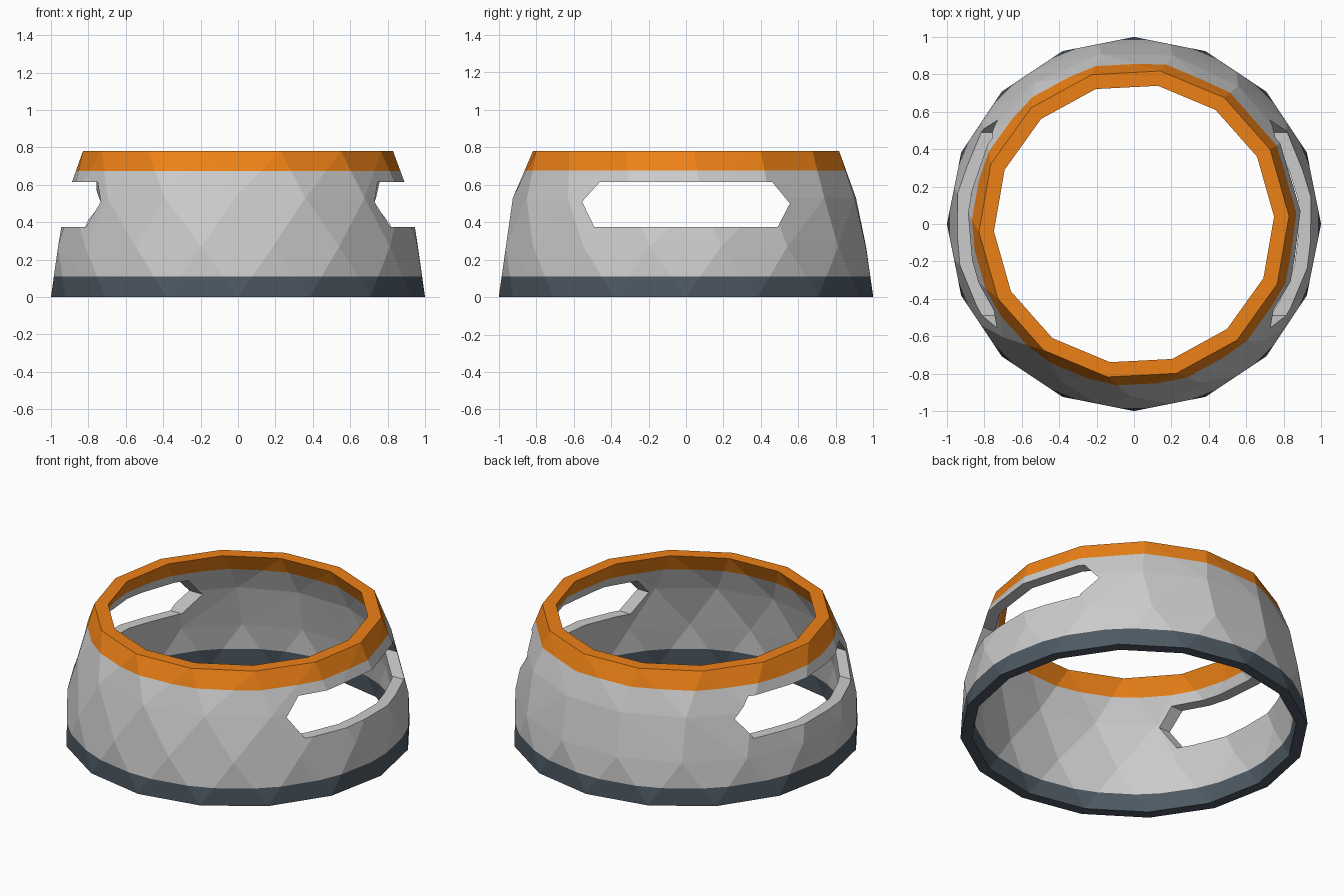
import bpy, bmesh
from math import cos, sin, radians, tau, atan2

if "Cube" in bpy.data.objects:
    bpy.data.objects.remove(bpy.data.objects["Cube"])

# ring levels of the faceted dome: sides, start angle, height, outer radius, inner radius
RINGS = [(16, 0, 0.00, 1.00, 0.935),
         (16, 11, 0.27, 0.98, 0.91),
         (15, 5, 0.53, 0.925, 0.855),
         (14, 3, 0.78, 0.83, 0.75)]
# side slot outline in y, z
SLOT = [(-0.49, 0.375), (0.49, 0.375), (0.555, 0.50), (0.46, 0.615), (-0.46, 0.615), (-0.555, 0.51)]


def zip_loops(bm, loop_a, loop_b, tag=0):
    """Triangle strip between two closed loops of (angle, vertex)."""
    a, b = [sorted(l, key=lambda p: p[0]) for l in (loop_a, loop_b)]

    def at(loop, k):
        n = len(loop)
        return loop[k % n][0] + tau * (k // n), loop[k % n][1]
    i = j = 0
    while i < len(a) or j < len(b):
        va, vb = at(a, i)[1], at(b, j)[1]
        if j == len(b) or (i < len(a) and at(a, i + 1)[0] <= at(b, j + 1)[0]):
            i += 1
            f = bm.faces.new((va, at(a, i)[1], vb))
        else:
            j += 1
            f = bm.faces.new((va, at(b, j)[1], vb))
        f.material_index = tag


def skin(bm, inner):
    """One faceted wall surface; returns its bottom and top loops."""
    loops = []
    for n, start, z, r_out, r_in in RINGS:
        r = r_in if inner else r_out
        angles = [radians(start) + tau * i / n for i in range(n)]
        loops.append([(t, bm.verts.new((r * cos(t), r * sin(t), z))) for t in angles])
    for low, high in zip(loops, loops[1:]):
        zip_loops(bm, low, high, inner)
    return loops[0], loops[-1]


def in_slot(p):
    return abs(p.x) > 0.3 and all(
        (y2 - y1) * (p.z - z1) - (z2 - z1) * (p.y - y1) > 0
        for (y1, z1), (y2, z2) in zip(SLOT, SLOT[1:] + SLOT[:1]))


# outer and inner walls, scored along the slot edges on both sides
bm = bmesh.new()
out_low, out_high = skin(bm, 0)
in_low, in_high = skin(bm, 1)
for (y1, z1), (y2, z2) in zip(SLOT, SLOT[1:] + SLOT[:1]):
    faces = [f for f in bm.faces if abs(f.calc_center_median().x) > 0.3]
    edges = list({e for f in faces for e in f.edges})
    verts = list({v for f in faces for v in f.verts})
    bmesh.ops.bisect_plane(bm, geom=verts + edges + faces, dist=1e-5,
                           plane_co=(0, y1, z1), plane_no=(0, z2 - z1, y1 - y2))

# open the slots and line their edges
gone = [f for f in bm.faces if in_slot(f.calc_center_median())]
bmesh.ops.delete(bm, geom=gone, context='FACES')
edge_verts = [v for v in bm.verts if v.is_boundary and 0.2 < v.co.z < 0.7]
for side in (-1, 1):
    pair = [[(atan2(v.co.z - 0.495, v.co.y) % tau, v) for v in edge_verts
             if v.co.x * side > 0 and v.link_faces[0].material_index == tag] for tag in (0, 1)]
    zip_loops(bm, *pair)


# bottom and top rims
def rim(z):
    rim_verts = [v for v in bm.verts if v.is_boundary and abs(v.co.z - z) < 1e-4]
    zip_loops(bm, *[[(atan2(v.co.y, v.co.x) % tau, v) for v in rim_verts
                     if v.link_faces[0].material_index == tag] for tag in (0, 1)])


rim(0)
rim(0.78)
bmesh.ops.recalc_face_normals(bm, faces=bm.faces[:])
for f in bm.faces:
    f.material_index = 0


def band(name, low, high, color=None):
    """Slice of the slotted shell between two heights."""
    part = bm.copy()
    for z, up in ((low, -1), (high, 1)):
        if 0 < z < 0.78:
            bmesh.ops.bisect_plane(part, geom=part.verts[:] + part.edges[:] + part.faces[:],
                                   dist=1e-5, plane_co=(0, 0, z), plane_no=(0, 0, up), clear_outer=True)
    mesh = bpy.data.meshes.new(name)
    part.to_mesh(mesh)
    part.free()
    ob = bpy.data.objects.new(name, mesh)
    bpy.context.scene.collection.objects.link(ob)
    if color:
        mat = bpy.data.materials.new(name + "_paint")
        mat.diffuse_color = color
        mat.use_nodes = True
        mat.node_tree.nodes["Principled BSDF"].inputs["Base Color"].default_value = mat.diffuse_color
        mesh.materials.append(mat)


# dark foot, grey slotted wall, orange collar
band("base_band", 0, 0.11, (0.075, 0.10, 0.125, 1))
band("slotted_wall", 0.11, 0.675)
band("top_collar", 0.675, 0.78, (0.85, 0.22, 0.008, 1))
bm.free()
